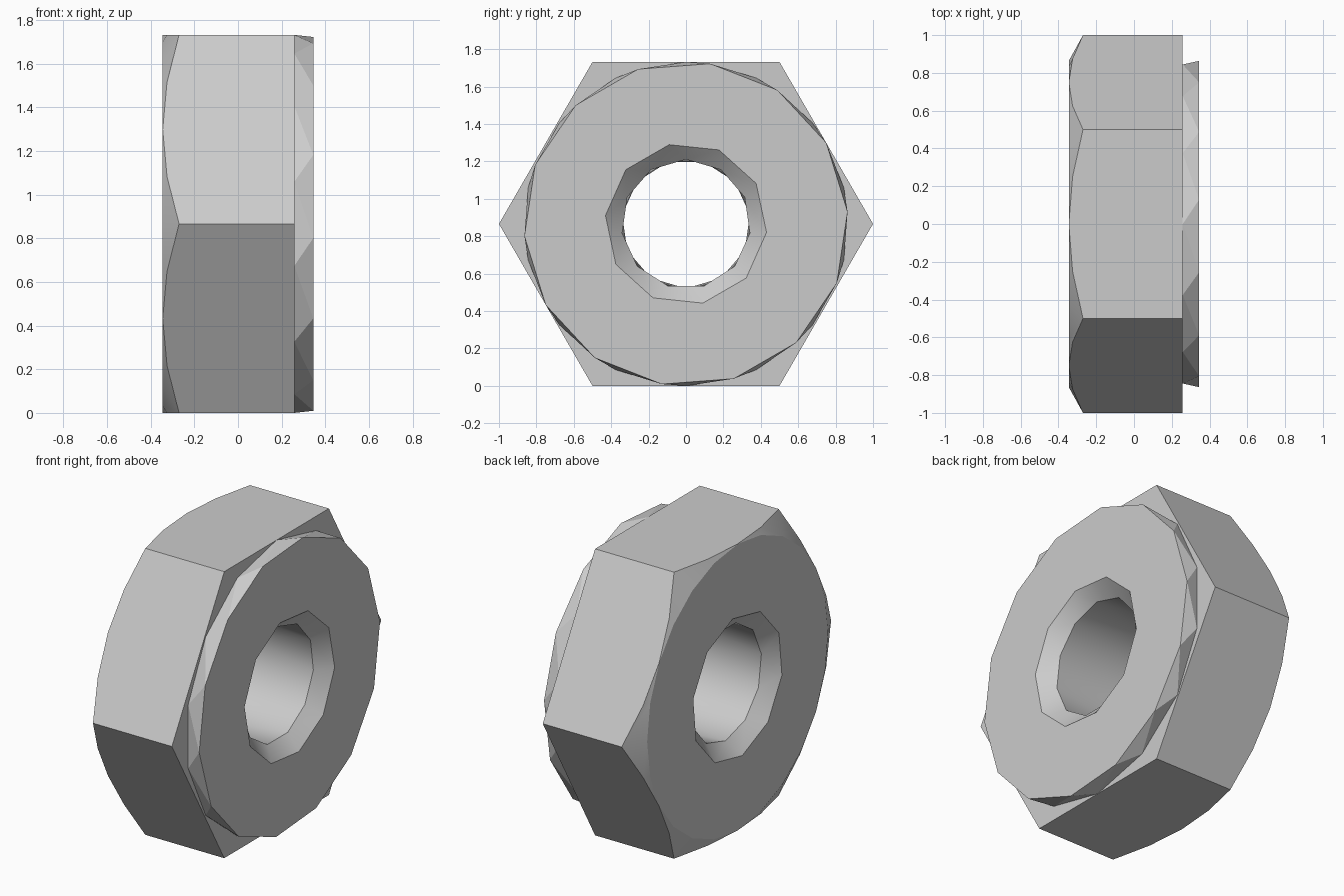
import bpy
import bmesh
from math import cos, sin, radians, tau, sqrt

cube = bpy.data.objects.get("Cube")
if cube:
    bpy.data.objects.remove(cube, do_unlink=True)

FLAT = sqrt(3) / 2      # distance from axis to each flat, also the axis height
HALF = 0.345            # half thickness
SEAT = 0.258            # where the raised washer face begins
BORE = 0.345            # bore radius
MOUTH = 0.433           # countersink radius

metal = bpy.data.materials.new("grey metal")
metal.use_nodes = True
grey = (0.6, 0.6, 0.6, 1)
metal.diffuse_color = grey
metal.node_tree.nodes["Principled BSDF"].inputs["Base Color"].default_value = grey

bm = bmesh.new()


def ring(x, radius, sides, phase):
    """Polygon around the x axis, as (angle, vertex) pairs."""
    start = radians(phase) % (tau / sides)
    angles = [start + tau * i / sides for i in range(sides)]
    return [(a, bm.verts.new((x, radius * cos(a), FLAT + radius * sin(a)))) for a in angles]


def bridge(a, b):
    """Join two rings of any side counts with triangles, walking by angle."""
    def at(r, k):
        return r[k % len(r)][0] + tau * (k // len(r))
    i = j = 0
    while i < len(a) or j < len(b):
        va, vb = a[i % len(a)][1], b[j % len(b)][1]
        step_a = j >= len(b) or (i < len(a) and at(a, i + 1) <= at(b, j + 1))
        if step_a:
            i += 1
            bm.faces.new((va, vb, a[i % len(a)][1]))
        else:
            j += 1
            bm.faces.new((va, vb, b[j % len(b)][1]))


def chamfered_hexagon():
    """Hexagon edge with arcs left where a cone cuts the flats."""
    points = []
    for side in range(6):
        for k in range(4):
            t = k / 4 - 0.5
            a = radians(60 * side + 30)
            y = FLAT * cos(a) - t * sin(a)
            z = FLAT * sin(a) + t * cos(a)
            radius = sqrt(y * y + z * z)
            x = -HALF + 0.56 * (radius - FLAT)
            angle = tau * (side * 4 + k) / 24
            points.append((angle, bm.verts.new((x, y, FLAT + z))))
    return points


# Chamfered end, hexagonal body, washer face and bore, in one closed loop
loops = [
    ring(-HALF, FLAT - 0.002, 24, 0),
    chamfered_hexagon(),
    ring(SEAT, 1, 6, 0),
    ring(SEAT, FLAT, 14, 90),
    ring(HALF, FLAT, 14, 4.3),
    ring(HALF, MOUTH, 10, 30),
    ring(HALF - 0.08, BORE, 11, 90),
    ring(0.08 - HALF, BORE, 11, 270),
    ring(-HALF, MOUTH, 10, 12),
]
for n, loop in enumerate(loops):
    bridge(loop, loops[(n + 1) % len(loops)])

# Merge the flat triangles, then turn every face outward
bmesh.ops.recalc_face_normals(bm, faces=bm.faces)
mesh = bpy.data.meshes.new("hex_nut")
bm.to_mesh(mesh)
bm.free()
mesh.materials.append(metal)
nut = bpy.data.objects.new("hex_nut", mesh)
bpy.context.collection.objects.link(nut)

bpy.ops.object.select_all(action='DESELECT')
nut.select_set(True)
bpy.context.view_layer.objects.active = nut
bpy.ops.object.shade_smooth_by_angle(angle=radians(25))
